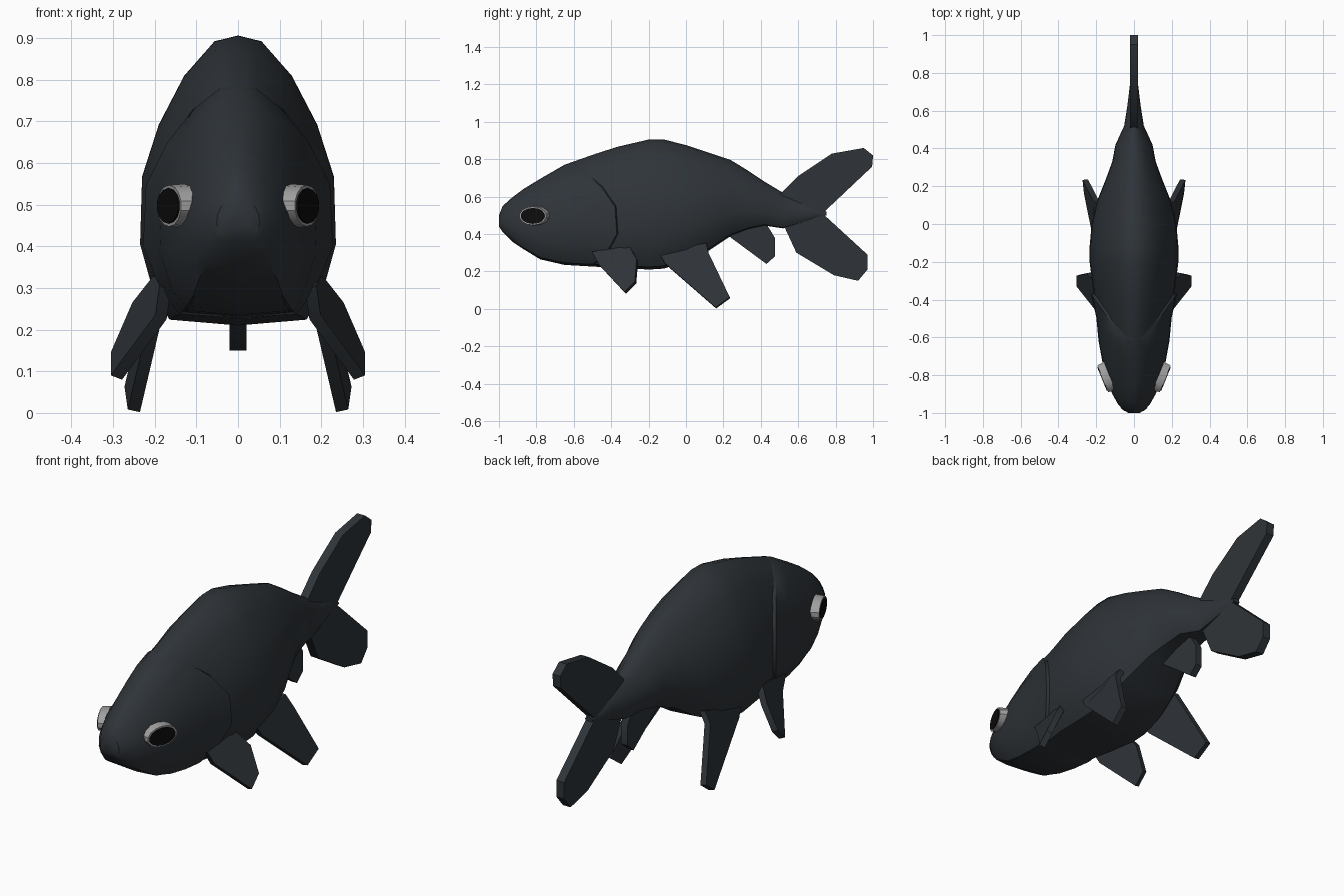
import bpy, bmesh, math
from mathutils import Vector, Matrix

if "Cube" in bpy.data.objects:
    bpy.data.objects.remove(bpy.data.objects["Cube"])


def material(name, rgb):
    m = bpy.data.materials.new(name)
    m.diffuse_color = (*rgb, 1)
    m.use_nodes = True
    m.node_tree.nodes["Principled BSDF"].inputs["Base Color"].default_value = m.diffuse_color
    return m


DARK = material("dark_skin", (0.028, 0.034, 0.04))
RING = material("eye_rim", (0.35, 0.35, 0.35))
BLACK = material("pupil", (0.004, 0.004, 0.004))


def finish(name, bm, mat, angle=40):
    bmesh.ops.recalc_face_normals(bm, faces=bm.faces)
    me = bpy.data.meshes.new(name)
    bm.to_mesh(me)
    bm.free()
    ob = bpy.data.objects.new(name, me)
    bpy.context.collection.objects.link(ob)
    me.materials.append(mat)
    bpy.ops.object.select_all(action='DESELECT')
    ob.select_set(True)
    bpy.context.view_layer.objects.active = ob
    bpy.ops.object.shade_smooth_by_angle(angle=math.radians(angle))
    return ob


# Side profile stations: y, bottom z, top z, half width
STATIONS = [(-1.0, .44, .50, .03), (-.98, .41, .55, .065), (-.93, .36, .595, .095),
            (-.87, .32, .64, .125), (-.78, .265, .695, .15), (-.65, .235, .77, .175),
            (-.48, .225, .83, .188), (-.36, .22, .868, .215), (-.2, .21, .905, .235),
            (-.12, .215, .906, .235), (0, .25, .875, .224), (.12, .31, .835, .196),
            (.24, .39, .795, .148), (.33, .425, .74, .115), (.42, .445, .68, .098),
            (.52, .43, .62, .052), (.62, .46, .58, .036), (.75, .50, .52, .02)]
# Half cross-section from back to belly: x fraction, height fraction
SECTION = [(0, 1), (.24, .98), (.55, .86), (.81, .69), (.98, .51), (1, .28), (.86, .11), (.70, .02), (0, 0)]
GILL_EDGE = [-.62, -.60, -.54, -.45, -.38, -.37, -.43, -.50, -.52]


def surface(y, k, grow=0.0):
    for a, b in zip(STATIONS, STATIONS[1:]):
        if y <= b[0]:
            break
    t = (y - a[0]) / (b[0] - a[0])
    lo, hi, w = (a[i] + (b[i] - a[i]) * t for i in (1, 2, 3))
    fx, fz = SECTION[k]
    return Vector((fx * (w + grow), y, lo + fz * (hi - lo)))


def loft(name, rings, mat):
    bm = bmesh.new()
    loops = []
    for r in rings:
        full = r + [Vector((-p.x, p.y, p.z)) for p in r[-2:0:-1]]
        loops.append([bm.verts.new(p) for p in full])
    n = len(loops[0])
    for a, b in zip(loops, loops[1:]):
        for i in range(n):
            bm.faces.new((a[i], a[(i + 1) % n], b[(i + 1) % n], b[i]))
    bm.faces.new(loops[0])
    bm.faces.new(loops[-1][::-1])
    return finish(name, bm, mat)


K = range(len(SECTION))
loft("body", [[surface(s[0], k) for k in K] for s in STATIONS], DARK)

# Head shell ending in the curved gill edge, then tucked inward
head = []
for s in (0, .06, .14, .25, .4, .6, .8, 1):
    head.append([surface(-.99 + s * (GILL_EDGE[k] + .99), k, .003 + .012 * s) for k in K])
head.append([surface(GILL_EDGE[k] + .02, k, -.03) for k in K])
loft("head", head, DARK)


def fin(name, outline, thickness):
    bm = bmesh.new()
    pts = [Vector(p) for p in outline]
    face = bm.faces.new([bm.verts.new(p) for p in pts])
    face.normal_update()
    n = face.normal.copy()
    for v in bm.verts:
        v.co -= n * thickness / 2
    ext = bmesh.ops.extrude_face_region(bm, geom=[face], use_keep_orig=True)
    for v in ext["geom"]:
        if isinstance(v, bmesh.types.BMVert):
            v.co += n * thickness
    return finish(name, bm, DARK, 35)


# Forked tail and anal fin lie on the centre plane
TAIL = [(.50, .61), (.53, .64), (.60, .71), (.78, .83), (.95, .86), (1, .82), (.995, .76), (.73, .51),
        (.97, .29), (.97, .21), (.92, .15), (.79, .18), (.59, .30), (.53, .43), (.50, .45)]
fin("tail_fin", [(0, y, z) for y, z in TAIL], .042)
ANAL = [(.20, .41), (.43, .24), (.475, .28), (.475, .38), (.42, .47), (.3, .48)]
fin("anal_fin", [(0, y, z) for y, z in ANAL], .035)

PECTORAL = [(.175, -.50, .30), (.185, -.46, .23), (.292, -.325, .085), (.292, -.27, .14),
            (.24, -.26, .26), (.185, -.30, .33)]
PELVIC = [(.185, -.14, .29), (.195, -.11, .24), (.25, .16, .005), (.258, .235, .06),
          (.20, .12, .30), (.165, .11, .35)]


# Eye: grey rim disc with a black dome, facing outward and forward
def disc(name, side, mat, ry, rz, out, depth):
    bm = bmesh.new()
    n = Vector((side * .926, -.377, 0))
    u = Vector((side * .377, .926, 0))
    c = Vector((side * .147, -.812, .497)) + n * out
    rot = Matrix((u, (0, 0, 1), n)).transposed()
    bmesh.ops.create_cone(bm, cap_ends=True, segments=14, radius1=1, radius2=.94, depth=1)
    for v in bm.verts:
        v.co = c + rot @ Vector((v.co.x * ry, v.co.y * rz, v.co.z * depth))
    finish(name, bm, mat, 30)


for side, label in ((1, "left"), (-1, "right")):
    for name, pts in (("pectoral_fin", PECTORAL), ("pelvic_fin", PELVIC)):
        fin(f"{name}_{label}", [(side * x, y, z) for x, y, z in pts], .03)
    disc(f"eye_rim_{label}", side, RING, .083, .053, .0, .04)
    disc(f"pupil_{label}", side, BLACK, .073, .045, .004, .04)
